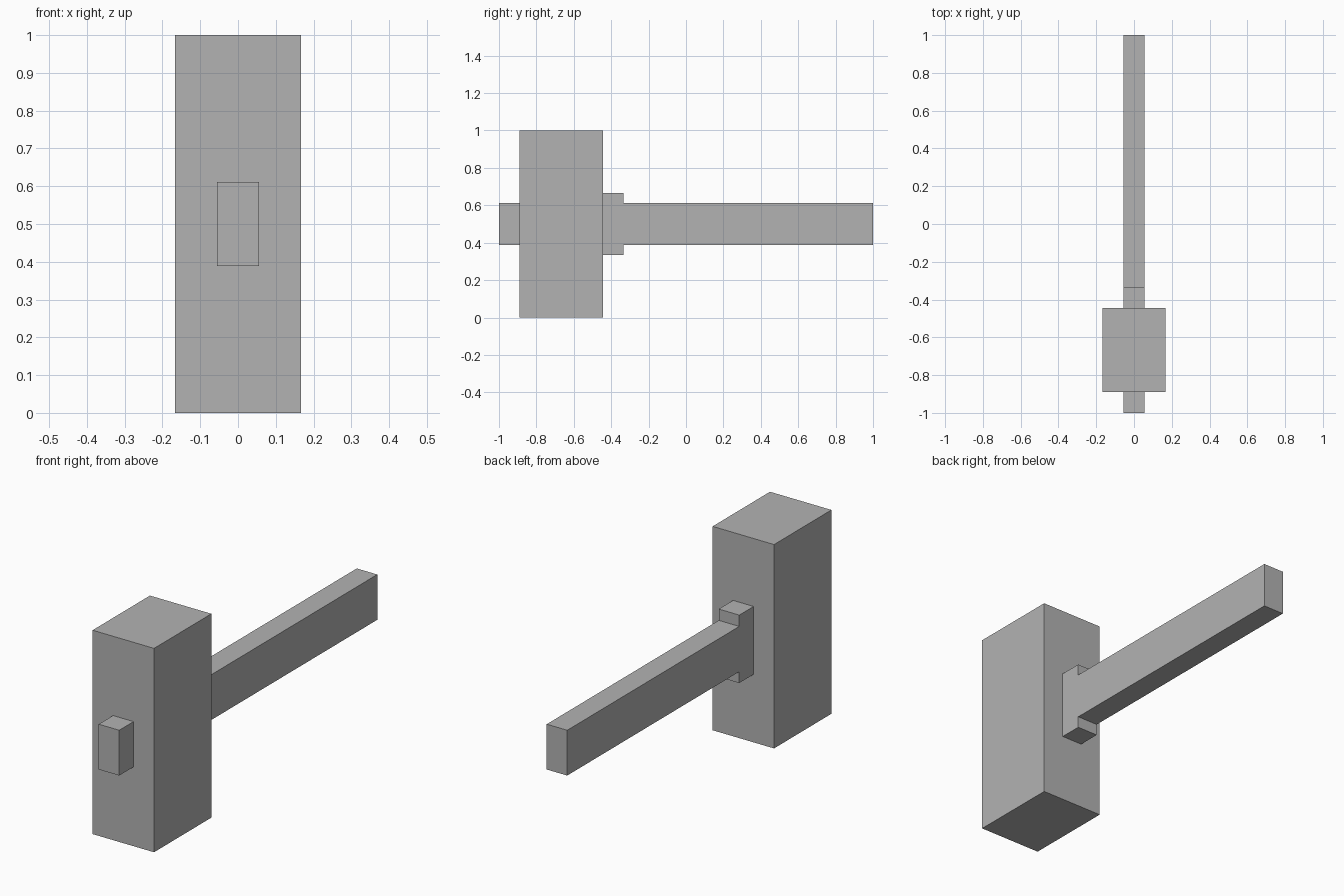
import bpy

default = bpy.data.objects.get("Cube")
if default:
    bpy.data.objects.remove(default, do_unlink=True)

U = 1 / 9  # module: every part is a whole or half number of these

grey = bpy.data.materials.new("plain_grey")
grey.use_nodes = True
colour = (0.45, 0.45, 0.45, 1)
grey.diffuse_color = colour
grey.node_tree.nodes["Principled BSDF"].inputs["Base Color"].default_value = colour


def box(name, width, y0, y1, height):
    """Box centred on x = 0 and on the handle axis, from y0 to y1, in modules."""
    bpy.ops.mesh.primitive_cube_add(size=1, location=(0, (y0 + y1) / 2 * U, 0.5))
    ob = bpy.context.object
    ob.name = ob.data.name = name
    for v in ob.data.vertices:
        v.co.x *= width * U
        v.co.y *= (y1 - y0) * U
        v.co.z *= height * U
    ob.data.materials.append(grey)
    return ob


# Upright mallet head
box("head", 3, -8, -4, 9)

# Handle end poking out of the front
box("handle_tip", 1, -9, -8, 2)

# Shoulder behind the head, taller than the handle
box("handle_shoulder", 1, -4, -3, 3)

# Long handle to the back
box("handle", 1, -3, 9, 2)
